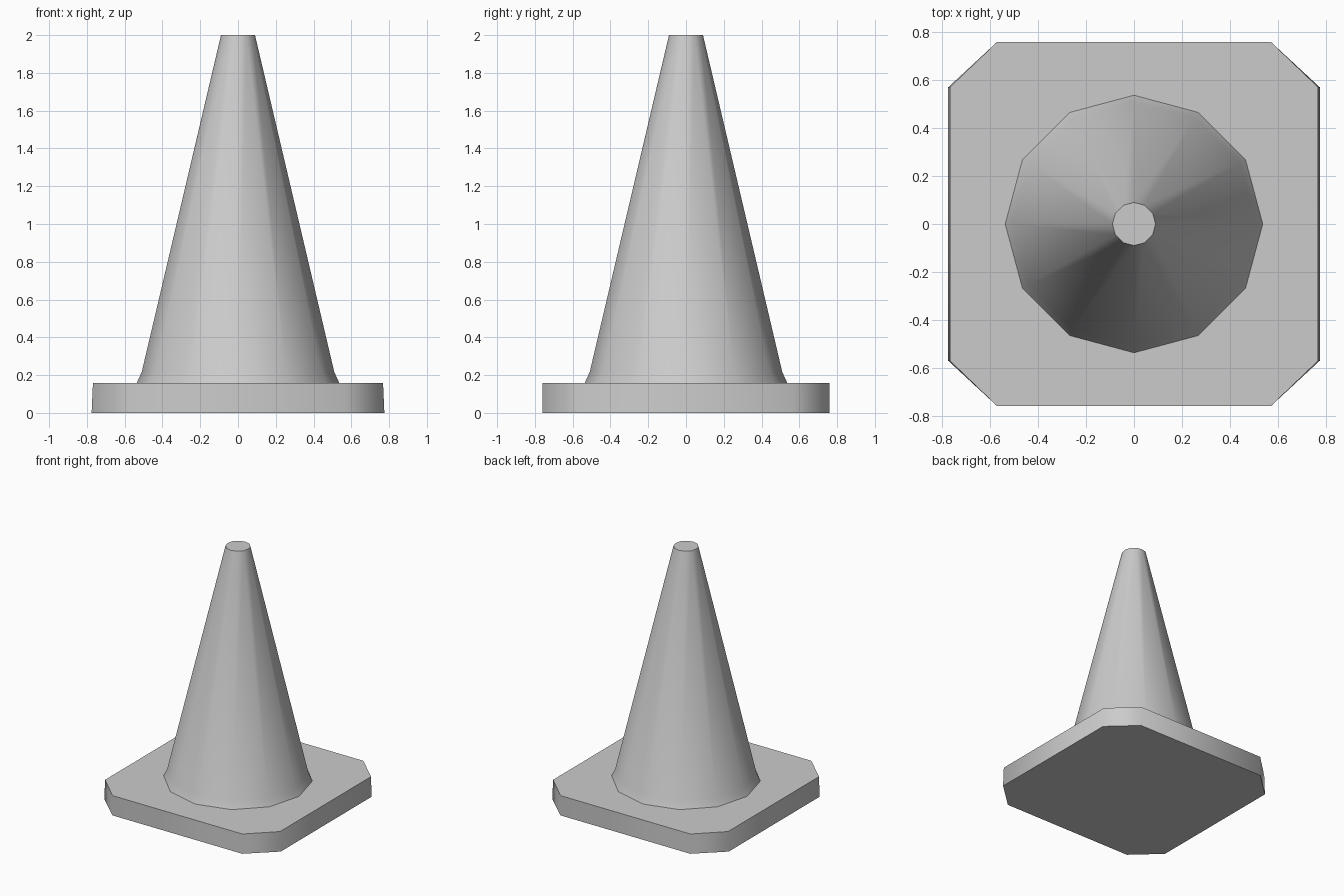
import bpy
import bmesh
from math import cos, sin, pi, radians

cube = bpy.data.objects.get("Cube")
if cube:
    bpy.data.objects.remove(cube, do_unlink=True)

grey = bpy.data.materials.new("plain grey")
grey.use_nodes = True
colour = (0.6, 0.6, 0.6, 1)
grey.diffuse_color = colour
grey.node_tree.nodes["Principled BSDF"].inputs["Base Color"].default_value = colour


def loft(name, rings):
    """Skin a stack of equal-sized rings and close both ends."""
    bm = bmesh.new()
    loops = [[bm.verts.new(p) for p in ring] for ring in rings]
    n = len(loops[0])
    for low, high in zip(loops, loops[1:]):
        for i in range(n):
            j = (i + 1) % n
            bm.faces.new((low[i], low[j], high[j], high[i]))
    bm.faces.new(loops[0][::-1])
    bm.faces.new(loops[-1])
    mesh = bpy.data.meshes.new(name)
    bm.to_mesh(mesh)
    bm.free()
    mesh.materials.append(grey)
    obj = bpy.data.objects.new(name, mesh)
    bpy.context.collection.objects.link(obj)
    bpy.ops.object.select_all(action="DESELECT")
    obj.select_set(True)
    bpy.context.view_layer.objects.active = obj
    bpy.ops.object.shade_smooth_by_angle(angle=radians(50))
    return obj


def circle(radius, z, sides=12):
    return [(radius * cos(2 * pi * i / sides), radius * sin(2 * pi * i / sides), z)
            for i in range(sides)]


def clipped_square(x, y, inner, z):
    corner = [(x, inner), (inner, y)]
    points = corner + [(-a, b) for a, b in corner[::-1]]
    points += [(-a, -b) for a, b in points]
    return [(a, b, z) for a, b in points]


# Square foot with clipped corners
loft("base_plate", [clipped_square(0.775, 0.76, 0.57, 0),
                    clipped_square(0.768, 0.76, 0.57, 0.157)])

# Tapered body with a flared skirt and a flat closed tip
loft("cone_body", [circle(0.54, 0.15), circle(0.537, 0.157),
                   circle(0.51, 0.215), circle(0.09, 2.0)])
